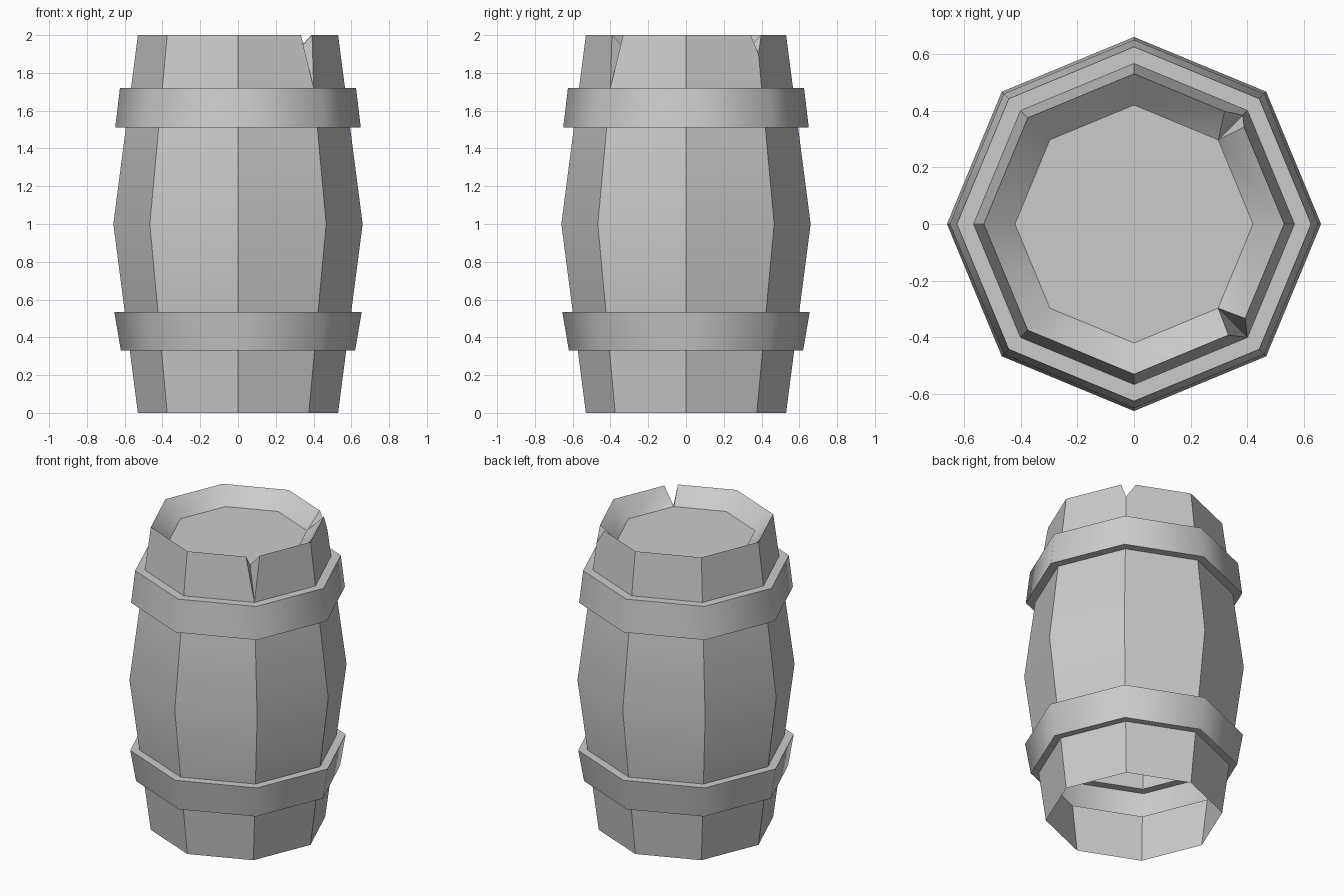
import bpy, bmesh
from math import radians, cos, sin
from mathutils import Vector

if "Cube" in bpy.data.objects:
    bpy.data.objects.remove(bpy.data.objects["Cube"])

N = 8          # sides of the barrel
HOOPS = [(0.33, 0.62, 0.535, 0.655), (1.51, 0.65, 1.72, 0.625)]  # z, r, z, r


def wall_r(z):
    """Radius of the stave wall at height z."""
    return 0.66 - 0.13 * abs(z - 1)


def corner(i, r, z):
    a = radians(45 * i)
    return Vector((r * cos(a), r * sin(a), z))


def add(bm, *pts):
    bm.faces.new([bm.verts.new(p) for p in pts])


def band(bm, profile):
    """Revolve a list of (r, z) into an eight-sided open band."""
    for (r0, z0), (r1, z1) in zip(profile, profile[1:]):
        for i in range(N):
            add(bm, corner(i, r0, z0), corner(i + 1, r0, z0),
                corner(i + 1, r1, z1), corner(i, r1, z1))


def finish(bm, name, angle):
    bmesh.ops.remove_doubles(bm, verts=bm.verts, dist=0.0005)
    me = bpy.data.meshes.new(name)
    bm.to_mesh(me)
    bm.free()
    ob = bpy.data.objects.new(name, me)
    bpy.context.collection.objects.link(ob)
    bpy.ops.object.select_all(action='DESELECT')
    ob.select_set(True)
    bpy.context.view_layer.objects.active = ob
    bpy.ops.object.shade_smooth_by_angle(angle=radians(angle))
    return ob


# Staves: open at the bottom, interrupted where the hoops bulge out
bm = bmesh.new()
band(bm, [(wall_r(z), z) for z in (0, 0.33)])
band(bm, [(wall_r(z), z) for z in (0.535, 1, 1.51)])

# Split corners: index -> (bottom of crack, shift before corner, shift after)
cracks = {7: (1.72, 0.045, 0.045), 1: (1.90, 0.035, 0.06)}
LID_R, LID_Z = 0.42, 1.90
rim = bmesh.new()


def top_end(i, toward):
    """Top corner of a stave, pulled back along the stave at a crack."""
    p = corner(i, 0.53, 2)
    if i % N in cracks:
        s = cracks[i % N][1 if toward < 0 else 2]
        p += (corner(i + toward, 0.53, 2) - p).normalized() * s
    return p


for i in range(N):
    a, b = top_end(i, 1), top_end(i + 1, -1)
    pts = [corner(i, wall_r(1.72), 1.72), corner(i + 1, wall_r(1.72), 1.72)]
    for k, end in ((i + 1, b), (i, a)):
        zc = cracks.get(k % N, (1.72,))[0]
        crack_pt = [corner(k, wall_r(zc), zc)] if zc > 1.73 else []
        pts += crack_pt + [end] if k == i + 1 else [end] + crack_pt
    add(bm, *pts)
    # Sloping inner rim down to the lid
    add(rim, a, b, corner(i + 1, LID_R, LID_Z), corner(i, LID_R, LID_Z))
finish(bm, "staves", 30)
finish(rim, "inner_rim", 50)

# Crack walls
bm = bmesh.new()
for i, (zc, s0, s1) in cracks.items():
    low, inner = corner(i, wall_r(zc), zc), corner(i, LID_R, LID_Z)
    add(bm, low, inner, top_end(i, -1))
    add(bm, low, top_end(i, 1), inner)
finish(bm, "rim_cracks", 20)

# Recessed lid
bm = bmesh.new()
add(bm, *[corner(i, LID_R, LID_Z) for i in range(N)])
finish(bm, "lid", 30)

# Hoops
for name, (z0, r0, z1, r1) in zip(("lower_hoop", "upper_hoop"), HOOPS):
    bm = bmesh.new()
    band(bm, [(wall_r(z0), z0), (r0, z0), (r1, z1), (wall_r(z1), z1)])
    finish(bm, name, 50)
